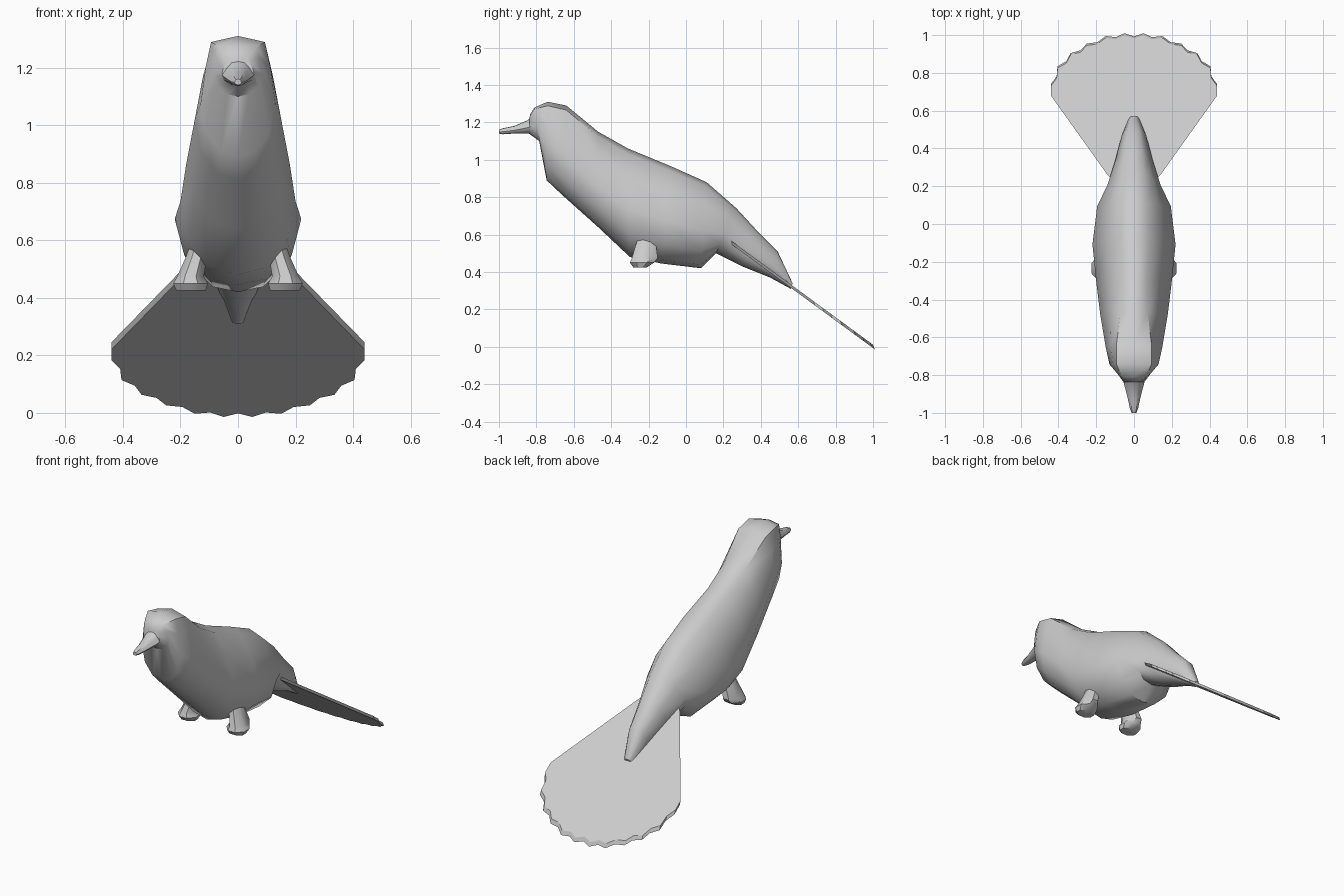
import bpy, bmesh, math
from mathutils import Vector

cube = bpy.data.objects.get("Cube")
if cube:
    bpy.data.objects.remove(cube)

grey = bpy.data.materials.new("plain_grey")
grey.use_nodes = True
colour = (0.6, 0.6, 0.6, 1)
grey.diffuse_color = colour
grey.node_tree.nodes["Principled BSDF"].inputs["Base Color"].default_value = colour


def finish(name, bm, angle):
    bmesh.ops.recalc_face_normals(bm, faces=bm.faces)
    mesh = bpy.data.meshes.new(name)
    bm.to_mesh(mesh)
    bm.free()
    obj = bpy.data.objects.new(name, mesh)
    bpy.context.collection.objects.link(obj)
    mesh.materials.append(grey)
    bpy.ops.object.select_all(action='DESELECT')
    obj.select_set(True)
    bpy.context.view_layer.objects.active = obj
    bpy.ops.object.shade_smooth_by_angle(angle=math.radians(angle))
    return obj


def loft(name, rings, angle=40):
    bm = bmesh.new()
    loops = [[bm.verts.new(p) for p in ring] for ring in rings]
    for a, b in zip(loops, loops[1:]):
        for i in range(len(a)):
            j = (i + 1) % len(a)
            bm.faces.new((a[i], a[j], b[j], b[i]))
    bm.faces.new(loops[0])
    bm.faces.new(loops[-1])
    return finish(name, bm, angle)


def section(ty, tz, by, bz, w, crown):
    # Ring slung between a top point and a bottom point
    top, bottom = Vector((0, ty, tz)), Vector((0, by, bz))
    half = [(crown, .05), (.5 + crown / 2, .25), (1, .56), (.85, .8), (.45, .96)]
    pts = [(0, 0)] + half + [(0, 1)] + [(-x, t) for x, t in reversed(half)]
    return [top.lerp(bottom, t) + Vector((x * w, 0, 0)) for x, t in pts]


# Body and head: top y, top z, bottom y, bottom z, half width, crown width
loft("body", [section(*s) for s in (
    (-.835, 1.24, -.84, 1.14, .055, .6),
    (-.81, 1.28, -.785, 1.1, .085, .75),
    (-.74, 1.31, -.745, .89, .13, .72),
    (-.64, 1.29, -.66, .81, .15, .62),
    (-.47, 1.15, -.47, .64, .18, .4),
    (-.31, 1.06, -.3, .48, .2, .35),
    (-.08, .965, -.13, .445, .22, .35),
    (.11, .88, .08, .42, .195, .35),
    (.27, .74, .16, .5, .14, .4),
    (.38, .62, .3, .43, .1, .45),
    (.49, .51, .45, .37, .065, .5),
    (.57, .34, .56, .31, .025, .5))])

# Beak
loft("beak", [section(*s) for s in (
    (-.8, 1.25, -.8, 1.135, .065, .4),
    (-.85, 1.21, -.85, 1.14, .052, .4),
    (-.92, 1.18, -.92, 1.14, .034, .5),
    (-.98, 1.168, -.98, 1.136, .021, .6),
    (-1, 1.16, -1, 1.14, .012, .6))])

# Fan tail: scalloped outline laid on a sloping plane
tips = [(.05, 1), (.15, .985), (.25, .945), (.335, .895), (.405, .825), (.44, .73)]
side = [Vector((0, .983))]
for a, b in zip(tips, tips[1:]):
    mid = (Vector(a) + Vector(b)) / 2
    side += [Vector(a), mid + (Vector((0, .6)) - mid).normalized() * .014]
side += [Vector(tips[-1]), Vector((.44, .68)), Vector((.14, .26)), Vector((.09, .21))]
outline = side + [Vector((-p.x, p.y)) for p in reversed(side[1:])]
bm = bmesh.new()
layers = [[bm.verts.new((p.x, p.y - lift * .4, .59 - .733 * (p.y - .21) + lift))
           for p in outline] for lift in (0, -.025)]
bm.faces.new(layers[0])
bm.faces.new(layers[1])
for i in range(len(outline)):
    j = (i + 1) % len(outline)
    bm.faces.new((layers[0][i], layers[0][j], layers[1][j], layers[1][i]))
finish("tail", bm, 30)

# Legs: centre x, y, z, half width, half depth of each ring
leg_rings = ((.12, -.2, .66, .02, .03), (.145, -.215, .54, .04, .06),
             (.165, -.22, .475, .05, .075), (.165, -.235, .45, .065, .07),
             (.163, -.245, .425, .055, .04))
for label, s in (("left_leg", 1), ("right_leg", -1)):
    loft(label, [[(s * (x + w * math.cos(a)), y + d * math.sin(a), z)
                  for a in (k * math.tau / 8 + math.pi / 8 for k in range(8))]
                 for x, y, z, w, d in leg_rings])
